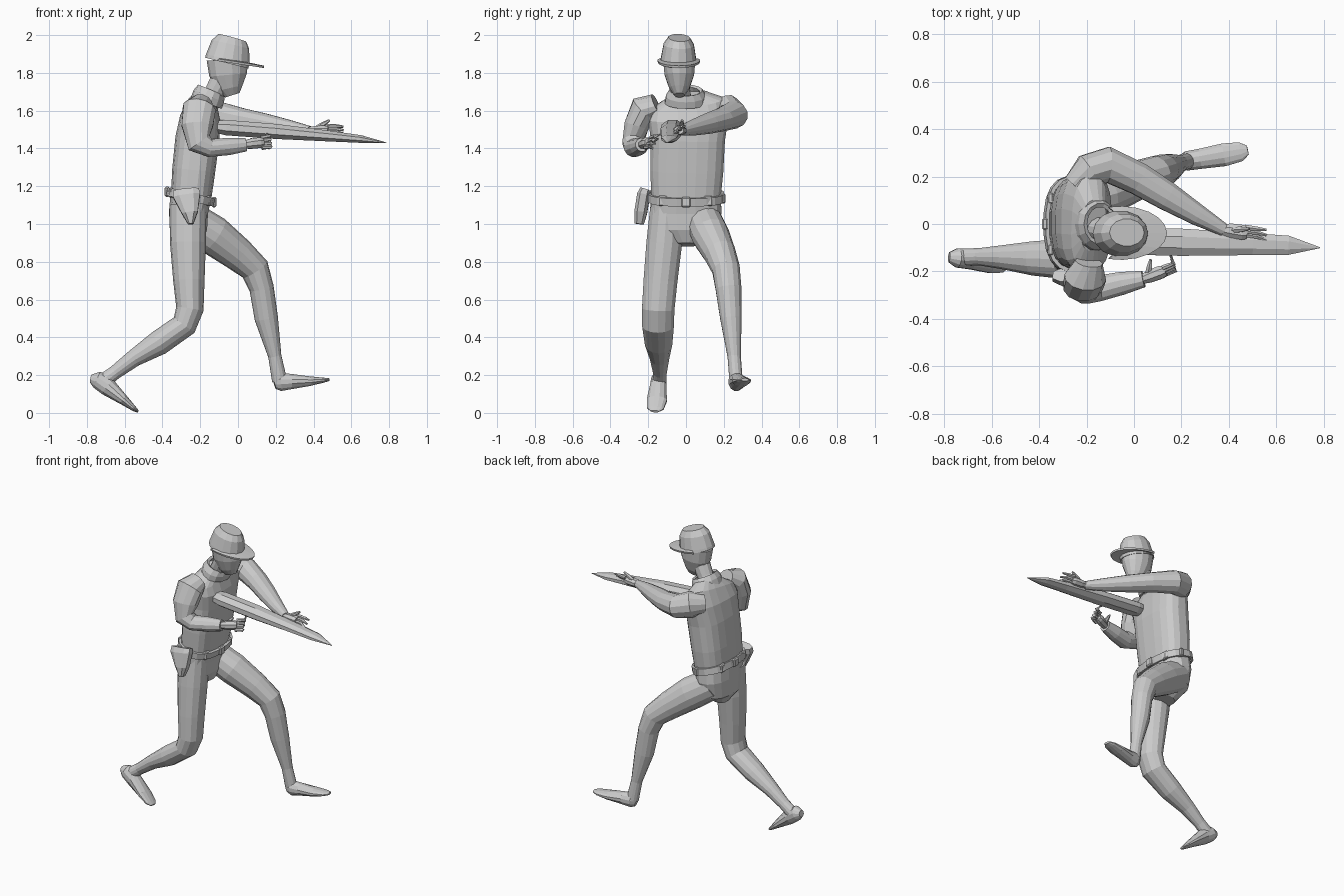
import bpy, bmesh
from math import sin, cos, pi, radians
from mathutils import Vector


def finish(name, bm, thick=0):
    me = bpy.data.meshes.new(name)
    bmesh.ops.recalc_face_normals(bm, faces=bm.faces)
    bm.to_mesh(me)
    bm.free()
    ob = bpy.data.objects.new(name, me)
    bpy.context.collection.objects.link(ob)
    if thick:
        m = ob.modifiers.new("thickness", 'SOLIDIFY')
        m.thickness = thick
        m.offset = 0
    return ob


def tube(name, pts, n=12, square=1.0, caps=True, thick=0):
    """Loft rings (x, y, z, y-radius, other radius) along a path."""
    bm = bmesh.new()
    cs = [Vector(p[:3]) for p in pts]
    segs = [(b - a).normalized() for a, b in zip(cs, cs[1:])]
    rings = []
    for i, p in enumerate(pts):
        t = (segs[max(i - 1, 0)] + segs[min(i, len(segs) - 1)]).normalized()
        u = Vector((0, 1, 0))
        u = (u - t * u.dot(t)).normalized()
        v = t.cross(u)
        ring = []
        for k in range(n):
            w = 2 * pi * (k + 0.5) / n
            c, s = cos(w), sin(w)
            c = abs(c) ** square * (1 if c > 0 else -1)
            s = abs(s) ** square * (1 if s > 0 else -1)
            ring.append(bm.verts.new(cs[i] + u * c * p[3] + v * s * p[4]))
        rings.append(ring)
    for a, b in zip(rings, rings[1:]):
        for k in range(n):
            bm.faces.new((a[k], a[(k + 1) % n], b[(k + 1) % n], b[k]))
    if caps:
        bm.faces.new(rings[0])
        bm.faces.new(rings[-1])
    return finish(name, bm, thick)


def hand(side, wrist, fwd, across, curl, thumb):
    w, f, a, c = (Vector(v) for v in (wrist, fwd, across, curl))
    f.normalize()
    a.normalize()
    wide = 0.022 + 0.016 * abs(a.y)
    high = 0.022 + 0.016 * abs(a.z)
    tube(side + "_palm", [(*(w + f * d), wide * k, high * k * 0.85)
                          for d, k in ((0, .7), (.04, .95), (.09, 1), (.11, .8))], 8)
    for i in range(4):
        o = w + f * 0.10 + a * (i - 1.5) * 0.021
        tip = o + f * 0.06 + a * (i - 1.5) * 0.008 + c
        tube(f"{side}_finger_{i + 1}",
             [(*o, .012, .012), (*(o + f * 0.05), .011, .011), (*tip, .006, .006)], 6)
    o = w + f * 0.03
    t = Vector(thumb)
    tube(side + "_thumb", [(*o, .016, .016), (*(o + (t - o) * .6), .013, .013), (*t, .006, .006)], 6)


# Torso and hips
tube("torso", [(-.248, 0, 1.14, .185, .108), (-.235, .004, 1.28, .195, .115),
               (-.215, .01, 1.45, .198, .118), (-.2, .012, 1.56, .215, .108),
               (-.187, .005, 1.635, .2, .08), (-.17, -.005, 1.675, .11, .055)], 20, .75)
tube("hips", [(-.25, 0, 1.15, .185, .11), (-.262, 0, 1.06, .192, .105),
              (-.262, 0, .96, .165, .1), (-.25, 0, .89, .06, .06)], 16, .8)

# Neck, collar and head
tube("neck", [(-.165, -.015, 1.63, .05, .055), (-.13, -.025, 1.69, .05, .052),
              (-.085, -.035, 1.77, .055, .06)])
tube("collar", [(-.168, 0, 1.64, .105, .078), (-.155, 0, 1.675, .1, .078),
                (-.142, 0, 1.705, .08, .068)], 14, caps=False, thick=.018)
tube("head", [(-.03, -.035, 1.682, .028, .04), (-.042, -.035, 1.72, .055, .068),
              (-.052, -.035, 1.79, .08, .1), (-.056, -.036, 1.87, .088, .11)], 14)

# Cap with peak
tube("cap", [(-.06, -.04, 1.852, .098, .118), (-.055, -.04, 1.872, .096, .118),
             (-.04, -.038, 1.95, .082, .102), (-.03, -.036, 1.986, .058, .076)], 14)
bm = bmesh.new()
prev = None
for k in range(13):
    w = radians(-105 + 17.5 * k)
    row = []
    for rx, ry, dz in ((.1, .09, .006), (.195, .112, 0)):
        x = -.057 + rx * cos(w)
        row.append(bm.verts.new((x, -.038 + ry * sin(w), 1.86 + dz - .15 * (x + .05))))
    if prev:
        bm.faces.new((prev[0], prev[1], row[1], row[0]))
    prev = row
finish("cap_peak", bm, .012)

# Front (left) leg and back (right) leg
tube("left_leg", [(-.27, .09, 1.03, .095, .1), (-.13, .13, .94, .1, .105),
                  (0, .18, .84, .085, .09), (.09, .212, .76, .075, .078),
                  (.125, .225, .66, .07, .065), (.15, .238, .5, .058, .062),
                  (.195, .255, .3, .036, .035), (.22, .265, .17, .036, .04)], 14)
tube("left_foot", [(.192, .262, .155, .022, .03), (.222, .266, .164, .042, .05),
                   (.28, .275, .166, .044, .042), (.38, .292, .168, .05, .026),
                   (.45, .305, .173, .042, .014), (.48, .312, .176, .02, .008)])
tube("right_leg", [(-.265, -.1, 1.1, .09, .098), (-.265, -.115, .9, .097, .095),
                   (-.26, -.135, .7, .092, .083), (-.255, -.147, .55, .088, .073),
                   (-.285, -.148, .465, .086, .068), (-.42, -.145, .37, .074, .066),
                   (-.55, -.14, .29, .052, .046), (-.65, -.138, .215, .037, .037),
                   (-.71, -.14, .17, .038, .04)], 14)
tube("right_foot", [(-.78, -.14, .182, .022, .022), (-.745, -.143, .175, .042, .048),
                    (-.69, -.147, .138, .045, .05), (-.605, -.154, .068, .055, .028),
                    (-.55, -.162, .022, .045, .014), (-.53, -.165, .008, .022, .007)])

# Arms
tube("left_arm", [(-.25, .16, 1.6, .055, .06), (-.19, .225, 1.6, .075, .085),
                  (-.11, .25, 1.577, .078, .075), (.02, .19, 1.553, .07, .062),
                  (.14, .117, 1.532, .062, .055), (.27, .037, 1.51, .046, .042),
                  (.38, -.025, 1.493, .028, .026)], 12)
tube("right_arm", [(-.19, -.16, 1.64, .05, .06), (-.205, -.225, 1.61, .075, .09),
                   (-.215, -.262, 1.52, .068, .086), (-.205, -.282, 1.43, .056, .07),
                   (-.15, -.272, 1.403, .056, .05), (-.05, -.25, 1.41, .05, .047),
                   (.04, -.232, 1.42, .036, .037)], 12)

# Hands
hand("left", (.37, -.022, 1.494), (1, -.15, .02), (0, .75, .65), (.03, -.012, -.01), (.485, -.02, 1.55))
hand("right", (.03, -.235, 1.42), (1, .38, .12), (-.1, .45, .8), (-.02, .025, .0), (.07, -.15, 1.45))

# Hexagonal tapered spike held in the hands
tube("spike", [(-.115, -.07, 1.515, .05, .035), (-.06, -.071, 1.51, .062, .044),
               (.2, -.077, 1.49, .062, .043), (.5, -.085, 1.464, .05, .03),
               (.65, -.09, 1.45, .044, .022), (.785, -.1, 1.43, .002, .002)], 8)

# Belt with pouches and holster
tube("belt", [(-.256, 0, 1.122, .196, .122), (-.246, 0, 1.164, .196, .122)],
     20, .78, caps=False, thick=.016)
for i, deg in enumerate((0, 38, -40, 75, 145, 180, 215)):
    w = radians(deg)
    bm = bmesh.new()
    bmesh.ops.create_cube(bm, size=1)
    x = -.251 + .124 * cos(w)
    bmesh.ops.scale(bm, verts=bm.verts, vec=(.026, .05, .055))
    bmesh.ops.translate(bm, verts=bm.verts,
                        vec=(x, .19 * sin(w), 1.143 - .22 * (x + .251)))
    bmesh.ops.bevel(bm, geom=bm.edges[:], offset=.007, segments=1, affect='EDGES')
    finish(f"belt_pouch_{i + 1}", bm)
tube("holster", [(-.275, -.215, 1.18, .03, .072), (-.272, -.225, 1.15, .036, .076),
                 (-.255, -.24, 1.06, .036, .045), (-.25, -.248, 1.0, .026, .015)], 8, .7)
